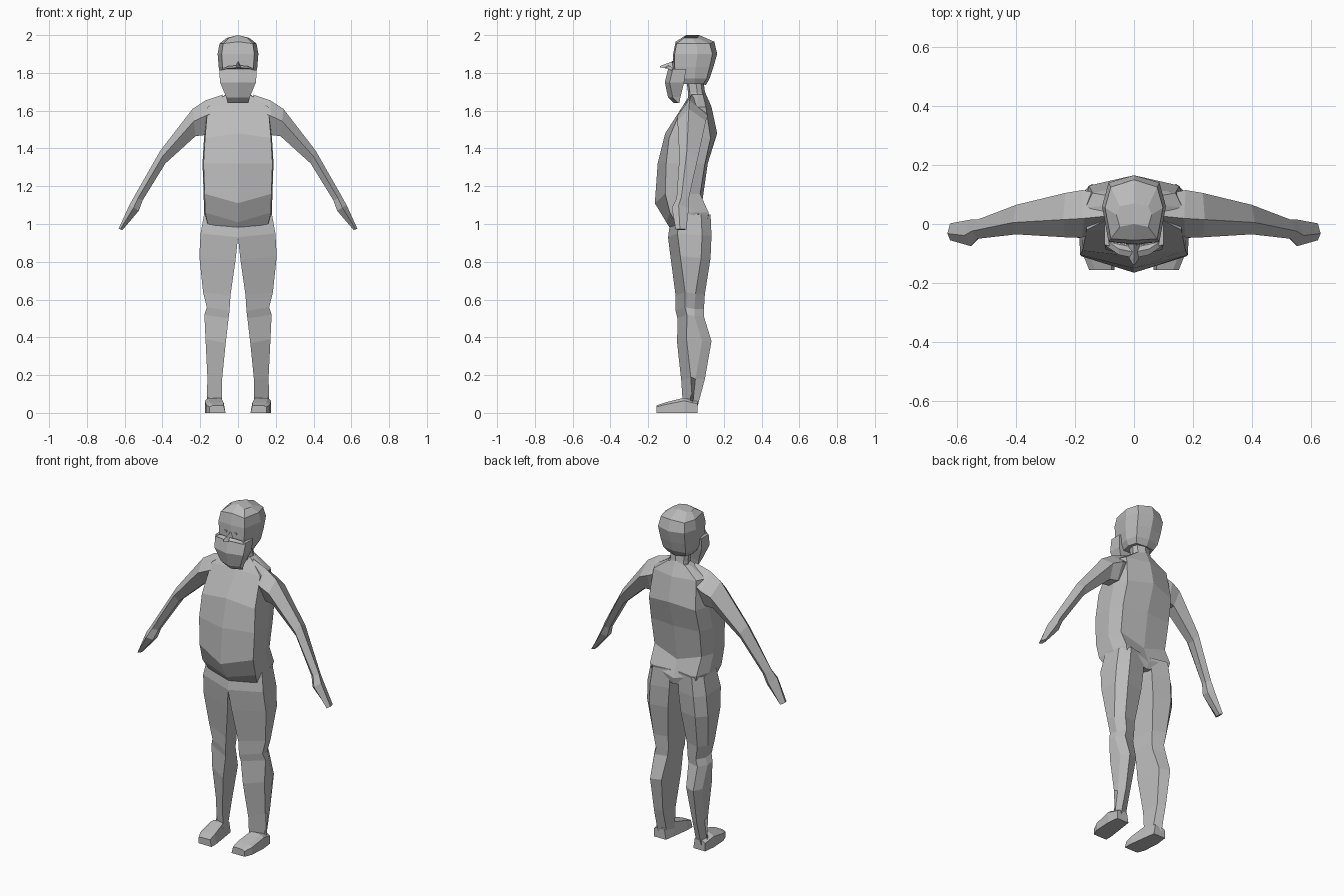
import bpy, bmesh

skin = bpy.data.materials.new("plain grey")
skin.diffuse_color = (0.5, 0.5, 0.5, 1)


def loft(name, rings, mirror=False):
    """Skin a stack of equal-sized point rings, flat shaded, capped at both ends."""
    bm = bmesh.new()
    loops = [[bm.verts.new(p) for p in r] for r in rings]
    n = len(loops[0])
    for a, b in zip(loops, loops[1:]):
        for i in range(n):
            j = (i + 1) % n
            bm.faces.new((a[i], a[j], b[j], b[i]))
    bm.faces.new(loops[0])
    bm.faces.new(loops[-1])
    bmesh.ops.recalc_face_normals(bm, faces=bm.faces)
    me = bpy.data.meshes.new(name)
    bm.to_mesh(me)
    bm.free()
    me.materials.append(skin)
    ob = bpy.data.objects.new(name, me)
    bpy.context.collection.objects.link(ob)
    if mirror:
        m = ob.modifiers.new("Mirror", 'MIRROR')
        m.use_mirror_merge = False
    return ob


def body_ring(zc, zs, w, yfc, yfs, ybs, ybc, kf=0.97, kb=0.85):
    """Symmetric ring: centre points at height zc, side points at zs."""
    half = [(w * kf, yfs, zs), (w, yfs * 0.4 + ybs * 0.6, zs), (w * kb, ybs, zs)]
    other = [(-x, y, z) for x, y, z in reversed(half)]
    return [(0, yfc, zc)] + half + [(0, ybc, zc)] + other


# Torso with overhanging belly
loft("torso", [body_ring(*r) for r in (
    (0.97, 1.00, 0.165, -0.08, -0.05, 0.11, 0.11),
    (1.01, 1.06, 0.180, -0.105, -0.085, 0.12, 0.12),
    (1.11, 1.16, 0.182, -0.165, -0.11, 0.075, 0.085),
    (1.32, 1.32, 0.188, -0.15, -0.105, 0.10, 0.115),
    (1.48, 1.455, 0.180, -0.11, -0.09, 0.13, 0.165),
    (1.62, 1.62, 0.165, -0.02, -0.02, 0.105, 0.135),
    (1.70, 1.685, 0.065, 0.03, 0.03, 0.09, 0.10))])

# Neck and skull
loft("neck", [body_ring(z, z, w, yf, yf + 0.01, yb - 0.015, yb, 0.8, 0.8)
              for z, w, yf, yb in ((1.64, 0.065, 0.01, 0.11),
                                   (1.70, 0.055, 0.01, 0.10),
                                   (1.78, 0.055, 0.00, 0.09))])
loft("head", [body_ring(*r, 0.8, 0.8) for r in (
    (1.735, 1.74, 0.075, -0.03, -0.025, 0.09, 0.105),
    (1.77, 1.77, 0.092, -0.065, -0.05, 0.11, 0.125),
    (1.83, 1.83, 0.102, -0.072, -0.06, 0.125, 0.145),
    (1.90, 1.90, 0.108, -0.068, -0.06, 0.14, 0.165),
    (1.965, 1.955, 0.098, -0.055, -0.05, 0.125, 0.15),
    (2.00, 1.985, 0.06, 0.00, -0.01, 0.06, 0.07))])

# Beard, narrowing to a blunt hanging tip
loft("beard", [[(0, yf, z), (w, yf + 0.025, z), (w, yb, z), (-w, yb, z), (-w, yf + 0.025, z)]
               for z, w, yf, yb in ((1.64, 0.055, -0.065, -0.035),
                                    (1.67, 0.062, -0.095, -0.03),
                                    (1.75, 0.095, -0.112, -0.01),
                                    (1.82, 0.100, -0.095, 0.00))])

# Moustache, nose and eyes
loft("moustache", [[(x, y, z + h), (x, y - 0.02, z), (x, y + 0.02, z - h)]
                   for x, y, z, h in ((0, -0.095, 1.828, 0.012),
                                      (0.05, -0.085, 1.826, 0.010),
                                      (0.095, -0.055, 1.812, 0.004))], mirror=True)
loft("nose", [[(0, y, t), (w, y, b), (-w, y, b)]
              for y, w, t, b in ((-0.06, 0.02, 1.865, 1.82),
                                 (-0.115, 0.017, 1.845, 1.825),
                                 (-0.138, 0.004, 1.836, 1.830))])
loft("eye", [[(x, y, 1.852), (x, y, 1.862), (x, -0.055, 1.862), (x, -0.055, 1.852)]
             for x, y in ((0.026, -0.073), (0.04, -0.07))], mirror=True)


# Arms and hands: each section runs from upper edge to lower edge
def arm_ring(tx, tz, bx, bz, yf, yb):
    spots = ((0, 0.4), (0.45, 0), (1, 0.3), (1, 0.75), (0.45, 1))
    return [(tx + (bx - tx) * s, yf + (yb - yf) * u, tz + (bz - tz) * s) for s, u in spots]


loft("arm", [arm_ring(*r) for r in (
    (0.08, 1.685, 0.13, 1.50, -0.02, 0.10),
    (0.17, 1.655, 0.18, 1.47, -0.045, 0.115),
    (0.24, 1.61, 0.225, 1.465, -0.045, 0.105),
    (0.41, 1.39, 0.385, 1.32, -0.035, 0.065),
    (0.55, 1.145, 0.505, 1.125, -0.05, 0.015),
    (0.575, 1.10, 0.525, 1.07, -0.075, 0.015),
    (0.632, 0.975, 0.612, 0.968, -0.055, 0.002))], mirror=True)


# Legs: sections with a slanted front and rounded back
def leg_ring(z, xi, xo, yf, yb):
    w = xo - xi
    return [(xi, yf, z - 0.01), (xo, yf + 0.05, z + 0.01), (xo - 0.005, yb - 0.05, z),
            (xi + 0.72 * w, yb, z), (xi + 0.15 * w, yb - 0.02, z)]


loft("leg", [leg_ring(*r) for r in (
    (1.05, 0.0, 0.178, -0.08, 0.13),
    (0.94, 0.0, 0.198, -0.095, 0.135),
    (0.82, 0.013, 0.205, -0.08, 0.13),
    (0.63, 0.04, 0.185, -0.055, 0.10),
    (0.55, 0.045, 0.165, -0.055, 0.095),
    (0.51, 0.05, 0.178, -0.045, 0.095),
    (0.38, 0.065, 0.172, -0.047, 0.135),
    (0.18, 0.085, 0.162, -0.025, 0.10),
    (0.03, 0.085, 0.165, -0.015, 0.06))], mirror=True)

# Feet: sections from heel to toe
loft("foot", [[(a, y, 0), (b, y, 0), (b, y, h * 0.8), (b - 0.02, y, h), (a + 0.01, y, h)]
              for y, a, b, h in ((0.06, 0.09, 0.168, 0.06),
                                 (-0.01, 0.08, 0.176, 0.08),
                                 (-0.11, 0.066, 0.170, 0.055),
                                 (-0.155, 0.066, 0.152, 0.04))], mirror=True)
